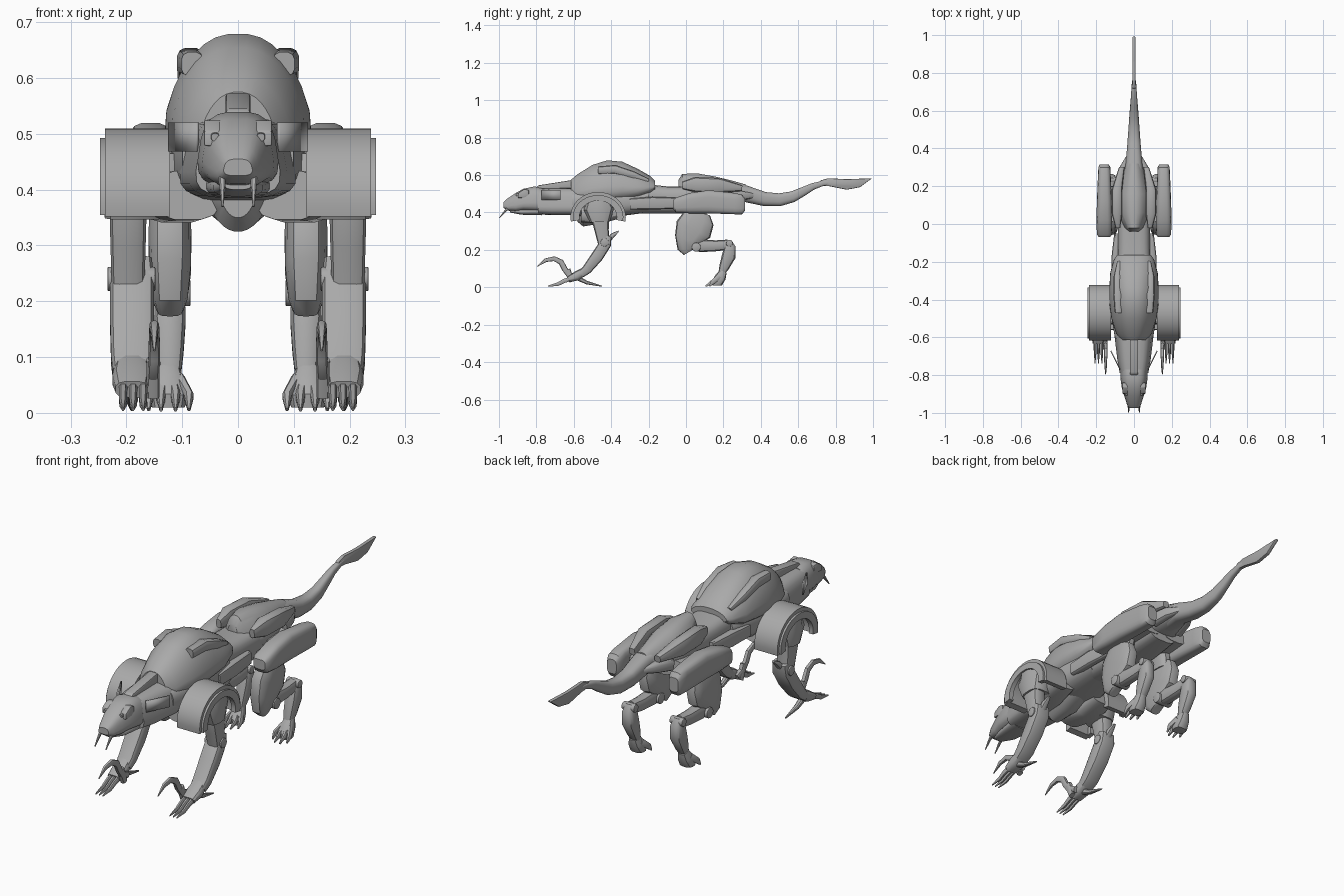
import bpy, bmesh, math
from mathutils import Vector

grey = bpy.data.materials.new("plain grey")
grey.diffuse_color = (0.4, 0.4, 0.4, 1)


def finish(name, bm, mirror=False, angle=35):
    """Turn a bmesh into a shaded, optionally mirrored object."""
    bmesh.ops.recalc_face_normals(bm, faces=bm.faces)
    me = bpy.data.meshes.new(name)
    bm.to_mesh(me)
    bm.free()
    me.materials.append(grey)
    ob = bpy.data.objects.new(name, me)
    bpy.context.collection.objects.link(ob)
    if mirror:
        ob.modifiers.new("mirror", 'MIRROR')
    bpy.ops.object.select_all(action='DESELECT')
    ob.select_set(True)
    bpy.context.view_layer.objects.active = ob
    bpy.ops.object.shade_smooth_by_angle(angle=math.radians(angle))
    return ob


def skin(name, rings, mirror, angle=35):
    bm = bmesh.new()
    vs = [[bm.verts.new(p) for p in r] for r in rings]
    n = len(vs[0])
    for a, b in zip(vs, vs[1:]):
        for i in range(n):
            j = (i + 1) % n
            bm.faces.new((a[i], a[j], b[j], b[i]))
    bm.faces.new(vs[0])
    bm.faces.new(vs[-1])
    return finish(name, bm, mirror, angle)


def oval(n, e):
    """Unit superellipse; small e gives boxier corners."""
    for i in range(n):
        a = 2 * math.pi * (i + .5) / n
        c, s = math.cos(a), math.sin(a)
        yield math.copysign(abs(c) ** e, c), math.copysign(abs(s) ** e, s)


def body(name, secs, x=0, e=.75, taper=0, n=20, mirror=False):
    """Upright sections along y: (y, bottom, top, half width)."""
    rings = [[(x + w * u * (1 - taper * v), y, (b + t) / 2 + v * (t - b) / 2)
              for u, v in oval(n, e)] for y, b, t, w in secs]
    return skin(name, rings, mirror)


def limb(name, pts, e=.7, n=12, mirror=True):
    """Sections across a path: (x, y, z, half width in x, half thickness)."""
    rings = []
    for i, (x, y, z, w, t) in enumerate(pts):
        a, b = pts[max(i - 1, 0)], pts[min(i + 1, len(pts) - 1)]
        d = Vector((0, b[1] - a[1], b[2] - a[2])).normalized()
        rings.append([(x + w * u, y - d.z * t * v, z + d.y * t * v)
                      for u, v in oval(n, e)])
    return skin(name, rings, mirror)


def plate(name, outline, x0, x1, mirror=True, bevel=0.006):
    """Side outline of (y, z) points extruded from x0 to x1."""
    bm = bmesh.new()
    f = bm.faces.new([bm.verts.new((x0, y, z)) for y, z in outline])
    g = bmesh.ops.extrude_face_region(bm, geom=[f])["geom"]
    for v in g:
        if isinstance(v, bmesh.types.BMVert):
            v.co.x = x1
    if bevel:
        bmesh.ops.bevel(bm, geom=bm.edges[:], offset=bevel, segments=2,
                        affect='EDGES', profile=.5)
    return finish(name, bm, mirror)


# Head, jaw and neck
body("head", [(-.975, .425, .455, .025), (-.955, .41, .475, .036), (-.91, .405, .505, .05),
              (-.87, .41, .527, .062), (-.81, .405, .54, .07), (-.77, .405, .53, .07)], taper=.15, e=.65)
body("lower_jaw", [(-.94, .40, .42, .025), (-.88, .388, .42, .045), (-.77, .385, .43, .06)])
body("neck", [(-.79, .39, .525, .072), (-.72, .385, .53, .084), (-.58, .385, .53, .1)], e=.55, taper=.15)
plate("crest", [(-.81, .525), (-.79, .545), (-.6, .575), (-.58, .53)], -.022, .022, False)
limb("fang", [(.028, -.945, .43, .007, .008), (.028, -.965, .41, .006, .006),
              (.028, -.998, .37, .002, .002)], n=8)
# Eyes with brow frames
plate("eye_socket", [(-.9, .478), (-.897, .505), (-.865, .525), (-.84, .52), (-.84, .48)], .03, .061, bevel=.004)
limb("eye", [(.041, -.908, .494, .007, .007), (.041, -.88, .496, .009, .009)], n=10)
# Swept ear flaps
bm = bmesh.new()
bm.faces.new([bm.verts.new(p) for p in ((.07, -.77, .468), (.12, -.67, .468), (.12, -.67, .52), (.07, -.77, .52))])
ear = finish("ear_flap", bm, True)
ear.modifiers.new("thickness", 'SOLIDIFY').thickness = .006

# Trunk
body("back_hump", [(-.615, .46, .575, .062), (-.58, .45, .605, .088), (-.5, .445, .655, .112),
                   (-.42, .445, .68, .122), (-.34, .455, .672, .122), (-.26, .47, .635, .118),
                   (-.19, .5, .595, .1), (-.165, .52, .57, .085)], taper=.3, e=.8, n=24)
body("chest", [(-.61, .385, .52, .1), (-.5, .37, .53, .12), (-.35, .38, .53, .12), (-.2, .4, .53, .1)], e=.7)
body("breast_plate", [(-.58, .35, .41, .03), (-.55, .325, .41, .05), (-.46, .34, .41, .07),
                      (-.38, .38, .41, .06)], taper=-.4)
body("waist", [(-.24, .395, .555, .088), (-.1, .395, .54, .085), (.06, .395, .54, .085), (.2, .41, .54, .075)], e=.6)
limb("collar_wing", [(.09, -.56, .39, .06, .045), (.11, -.45, .385, .07, .045), (.11, -.35, .4, .06, .03)])
limb("hump_rib", [(.082, -.47, .625, .02, .022), (.085, -.38, .63, .025, .025),
                  (.088, -.28, .60, .02, .02), (.08, -.2, .57, .01, .01)])
limb("flank_plate", [(.1, -.3, .445, .02, .03), (.1, -.18, .45, .02, .035), (.09, -.05, .45, .015, .03)], e=.5)

# Hips and their covers
body("hip_shell", [(-.04, .46, .575, .03), (-.02, .45, .607, .05), (.06, .44, .61, .085),
                   (.16, .44, .592, .085), (.25, .45, .57, .06), (.32, .465, .55, .045)], taper=.35)
limb("hip_cover", [(.085, -.02, .545, .012, .02), (.09, .05, .55, .028, .042), (.09, .18, .545, .028, .04),
                   (.065, .3, .53, .015, .015)], e=.6)
body("side_pod", [(-.07, .42, .465, .03), (-.055, .4, .48, .04), (.02, .395, .505, .042), (.12, .395, .52, .04),
                  (.26, .39, .505, .034), (.3, .39, .495, .032), (.315, .41, .475, .024)],
     x=.157, e=.55, n=16, mirror=True)
limb("pod_mount", [(.07, .08, .45, .06, .03), (.07, .2, .46, .06, .03)])
limb("rear_fin", [(.07, .22, .48, .025, .03), (.055, .3, .49, .022, .025), (.03, .365, .49, .008, .012)])

# Tail and its blade
limb("tail", [(0, .2, .5, .06, .055), (0, .32, .5, .044, .045), (0, .42, .472, .036, .038),
              (0, .5, .468, .03, .035), (0, .57, .484, .025, .03), (0, .63, .514, .02, .024),
              (0, .68, .54, .016, .018), (0, .73, .555, .013, .014), (0, .76, .558, .01, .012)], mirror=False, n=16)
plate("tail_blade", [(.71, .545), (.72, .572), (.76, .583), (.86, .578), (.995, .583), (.93, .535),
                     (.86, .522), (.77, .54)], -.009, .009, False, .004)

# Shoulder arches: open half hoops
arc = [(math.cos(a), math.sin(a)) for a in (math.radians(-10 + 200 * i / 20) for i in range(21))]
outer = [(-.47 + .148 * c, .375 + .135 * s) for c, s in arc]
inner = [(-.47 + .118 * c, .375 + .105 * s) for c, s in reversed(arc)]


def hoop(name, outline, x0, x1):
    """Extruded hoop built from matching outer and inner arcs."""
    out, inn = outline
    rings = [[(x0, *o), (x1, *o), (x1, *i), (x0, *i)] for o, i in zip(out, reversed(inn))]
    return skin(name, rings, True)


hoop("shoulder_arch", (outer, inner), .122, .238)
hoop("shoulder_rim", ([(-.47 + .135 * c, .375 + .118 * s) for c, s in arc],
                      [(-.47 + .1 * c, .375 + .088 * s) for c, s in reversed(arc)]), .225, .247)
limb("shoulder_joint", [(.16, -.47, .47, .08, .06), (.175, -.465, .42, .07, .085), (.185, -.46, .35, .055, .055)])

# Front legs
limb("upper_arm", [(.197, -.46, .46, .034, .05), (.197, -.46, .37, .034, .048), (.197, -.45, .3, .032, .038),
                   (.197, -.44, .23, .03, .03)], e=.5)
limb("forearm", [(.19, -.415, .275, .036, .018), (.19, -.43, .235, .04, .032), (.19, -.475, .165, .04, .033),
                 (.19, -.53, .095, .038, .026), (.19, -.56, .07, .035, .02)], e=.45)
limb("elbow_spike", [(.19, -.43, .235, .02, .014), (.19, -.39, .28, .014, .012), (.19, -.36, .3, .006, .004)])
limb("wrist", [(.19, -.545, .085, .03, .022), (.19, -.585, .06, .036, .026), (.19, -.63, .042, .03, .016)])
for i, x in enumerate((.17, .188, .206)):
    limb(f"front_toe_{i + 1}", [(x, -.6, .05, .008, .012), (x, -.65, .035, .008, .012),
                                (x, -.685, .017, .007, .01), (x, -.738, .006, .002, .003)], n=8)
limb("heel_claw", [(.19, -.58, .05, .014, .014), (.19, -.53, .025, .011, .01), (.19, -.45, .006, .003, .003)], n=8)
limb("sickle_claw", [(.155, -.585, .05, .013, .014), (.152, -.63, .07, .011, .014), (.15, -.65, .1, .011, .015),
                     (.15, -.668, .135, .01, .015), (.15, -.705, .153, .009, .013),
                     (.15, -.75, .145, .007, .01), (.15, -.795, .112, .002, .002)], n=10)
limb("claw_base", [(.152, -.61, .03, .012, .014), (.152, -.635, .095, .012, .017)], n=10)

# Rear legs
limb("hip_joint", [(.1, .06, .45, .03, .05), (.11, .06, .36, .03, .05)])
limb("thigh", [(.122, .075, .4, .026, .055), (.122, .065, .365, .036, .088), (.122, .04, .31, .039, .1),
               (.122, .01, .255, .038, .072), (.122, .005, .205, .032, .05), (.122, .015, .188, .024, .03)], e=.65, n=14)
limb("shank", [(.122, .015, .235, .025, .03), (.122, .08, .222, .028, .035), (.122, .16, .222, .026, .03),
               (.122, .225, .228, .022, .028)])
limb("hock", [(.122, .232, .25, .018, .012), (.122, .235, .22, .027, .03), (.122, .228, .165, .029, .038),
              (.122, .205, .11, .025, .028), (.122, .19, .075, .021, .018)])
limb("rear_foot", [(.125, .2, .085, .02, .02), (.125, .185, .055, .028, .03), (.125, .165, .022, .034, .03),
                   (.125, .165, .01, .03, .025)])
for i, (x, y) in enumerate(((.088, .125), (.112, .105), (.138, .105), (.16, .125))):
    mid = (x + .125) / 2
    limb(f"rear_toe_{i + 1}", [(mid, .18, .06, .011, .016), (x, .145, .03, .009, .013),
                               (x, y, .006, .003, .004)], n=8)


def disc(name, y, z, r, x0, x1):
    return plate(name, [(y + r * math.cos(k * math.pi / 10), z + r * math.sin(k * math.pi / 10))
                        for k in range(20)], x0, x1, bevel=.003)


# Joint caps
disc("knee_cap", .055, .215, .024, .085, .162)
disc("ankle_cap", .232, .235, .018, .09, .154)
disc("elbow_cap", -.435, .24, .022, .148, .234)
